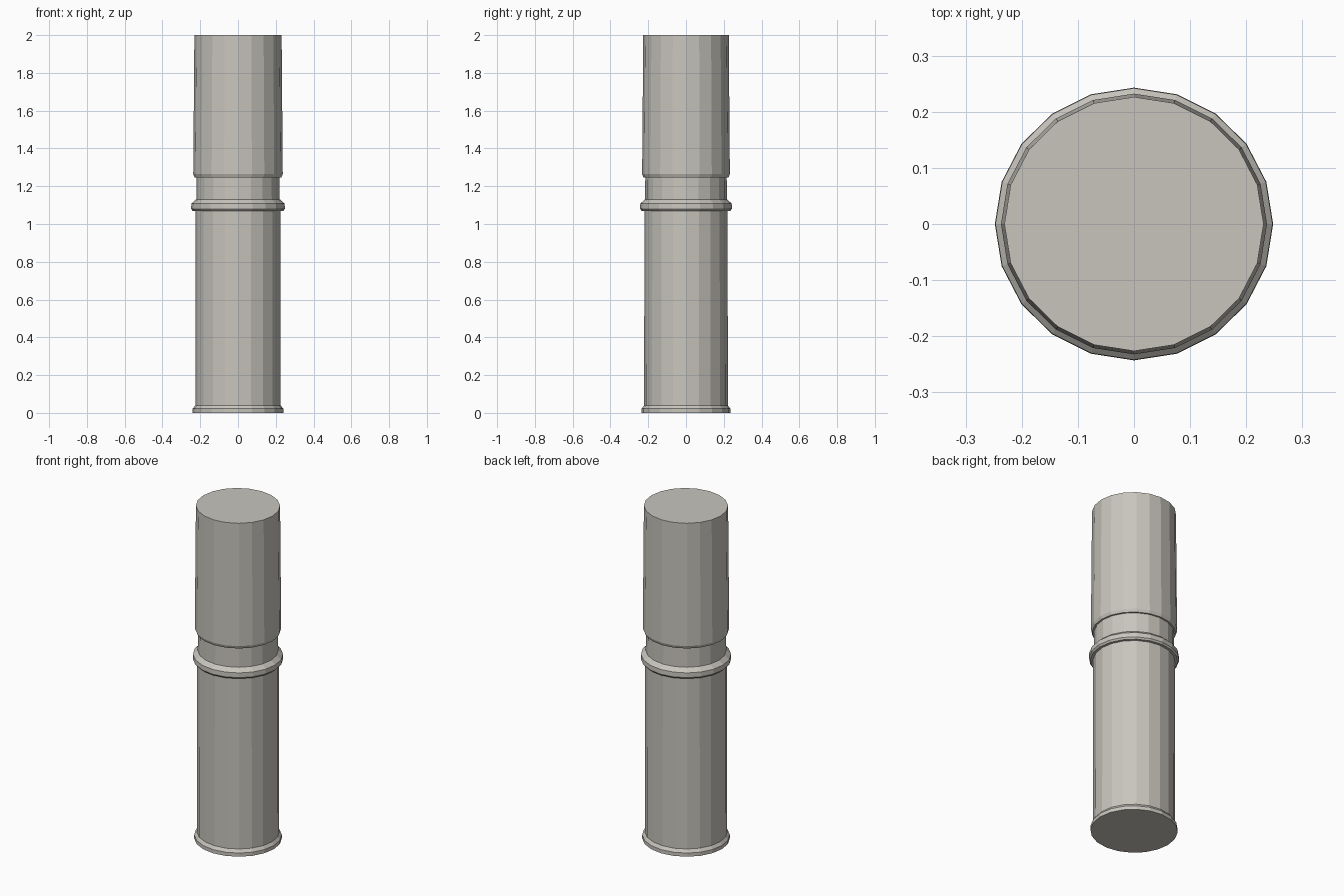
import bpy
import bmesh
from math import cos, sin, tau

SIDES = 20
DEPTH = 0.98  # the section is slightly flattened front to back

cube = bpy.data.objects.get("Cube")
if cube:
    bpy.data.objects.remove(cube, do_unlink=True)

stone = bpy.data.materials.new("warm grey")
colour = (0.58, 0.56, 0.51, 1)
stone.diffuse_color = colour
stone.use_nodes = True
stone.node_tree.nodes["Principled BSDF"].inputs["Base Color"].default_value = colour


def lathe(name, profile):
    """Turn (radius, height) points into a closed, faceted solid."""
    bm = bmesh.new()
    rings = [[bm.verts.new((r * cos(tau * i / SIDES), DEPTH * r * sin(tau * i / SIDES), z))
              for i in range(SIDES)] for r, z in profile]
    for low, high in zip(rings, rings[1:]):
        for i in range(SIDES):
            j = (i + 1) % SIDES
            bm.faces.new((low[i], low[j], high[j], high[i]))
    bm.faces.new(rings[0][::-1])
    bm.faces.new(rings[-1])
    mesh = bpy.data.meshes.new(name)
    bm.to_mesh(mesh)
    bm.free()
    mesh.materials.append(stone)
    obj = bpy.data.objects.new(name, mesh)
    bpy.context.collection.objects.link(obj)
    return obj


# One continuous turned body: foot, shaft, collar, neck and upper sleeve
lathe("column", [
    (0.24, 0), (0.24, 0.022), (0.226, 0.04),         # foot
    (0.225, 1.07), (0.24, 1.07),                     # shaft
    (0.248, 1.08), (0.247, 1.108), (0.226, 1.127),   # collar
    (0.221, 1.13), (0.22, 1.247),                    # neck
    (0.23, 1.247), (0.237, 1.264), (0.231, 2),       # sleeve
])
